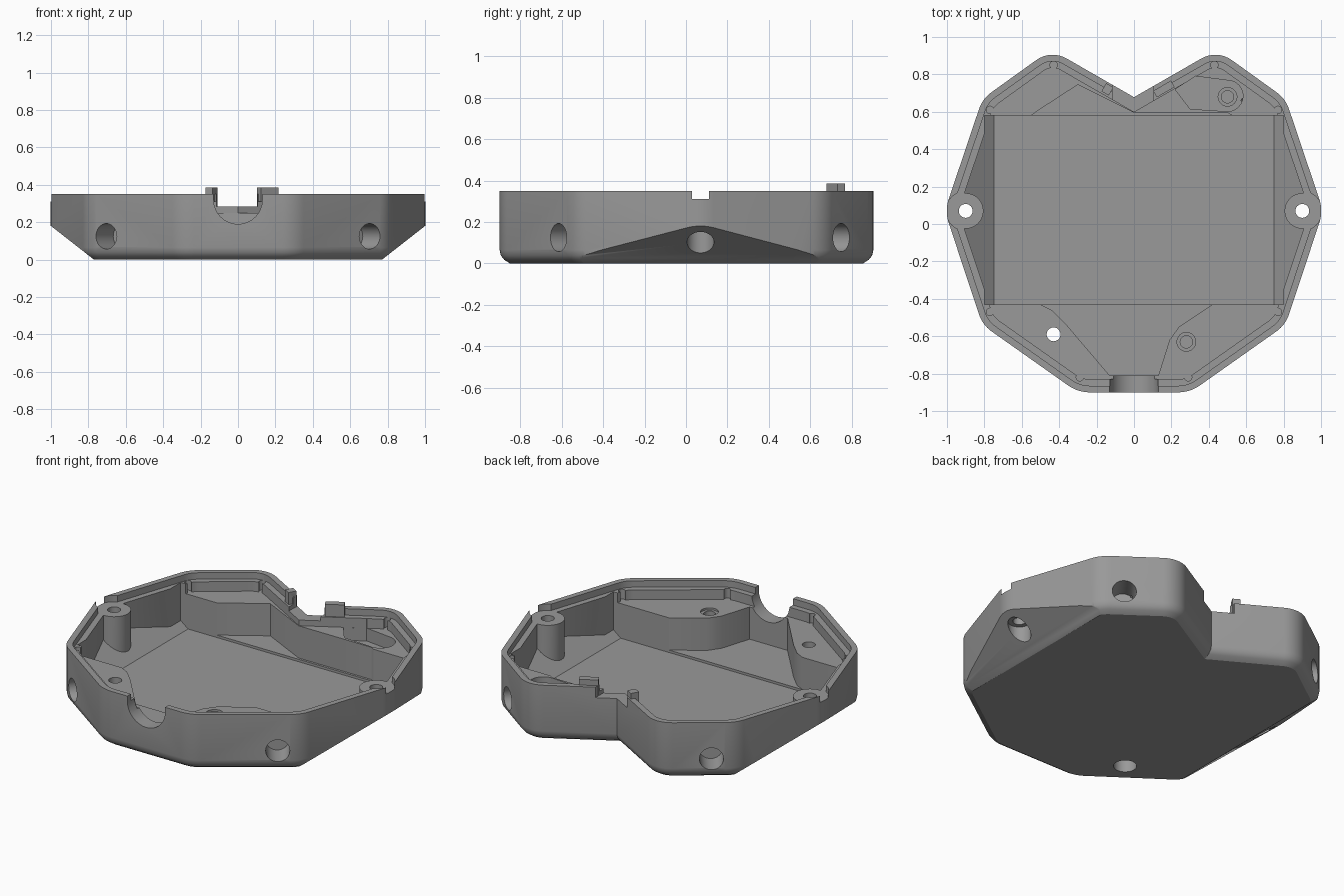
import bpy, bmesh
from math import sin, cos, pi, radians
from mathutils import Vector, Matrix

cube = bpy.data.objects.get("Cube")
if cube:
    bpy.data.objects.remove(cube, do_unlink=True)

grey = bpy.data.materials.new("plain_grey")
grey.use_nodes = True
COLOUR = (0.32, 0.32, 0.32, 1)
grey.diffuse_color = COLOUR
grey.node_tree.nodes["Principled BSDF"].inputs["Base Color"].default_value = COLOUR

# Right half of the shell outline: corner and fillet radius, back to front
HALF = [((0.444, 0.933), 0.15), ((0.81, 0.67), 0.18), ((1.012, 0.07), 0.2),
        ((0.81, -0.54), 0.18), ((0.30, -0.9), 0.2)]
NOTCH = (0, 0.678)
CORNERS = [(NOTCH, 0)] + HALF + [((-x, y), r) for (x, y), r in reversed(HALF)]


def outline(inset):
    """Filleted shell outline, moved inwards by inset."""
    pts = [Vector(c) for c, r in CORNERS]
    n, out = len(pts), []
    for i, (c, r) in enumerate(CORNERS):
        d0 = (pts[i] - pts[i - 1]).normalized()
        d1 = (pts[(i + 1) % n] - pts[i]).normalized()
        n0, n1 = Vector((-d0.y, d0.x)), Vector((-d1.y, d1.x))
        mid = (n0 + n1) / (1 + n0.dot(n1))
        p = pts[i] - mid * inset
        if not r:
            out.append(p)
            continue
        r = max(r - inset, 0.02)
        centre = p - mid * r
        turn = n0.angle(n1)
        for k in range(9):
            out.append(centre + Matrix.Rotation(-turn * k / 8, 2) @ n0 * r)
    return out


def finish(name, bm):
    bmesh.ops.recalc_face_normals(bm, faces=bm.faces)
    mesh = bpy.data.meshes.new(name)
    bm.to_mesh(mesh)
    bm.free()
    mesh.materials.append(grey)
    obj = bpy.data.objects.new(name, mesh)
    bpy.context.collection.objects.link(obj)
    return obj


def loft(name, rings, planes=()):
    """Closed solid through (points, z) rings, trimmed by (point, normal) planes."""
    bm = bmesh.new()
    loops = [[bm.verts.new((p[0], p[1], z)) for p in pts] for pts, z in rings]
    for a, b in zip(loops, loops[1:]):
        for i in range(len(a)):
            j = (i + 1) % len(a)
            bm.faces.new((a[i], a[j], b[j], b[i]))
    bm.faces.new(loops[0])
    bm.faces.new(loops[-1])
    for co, no in planes:
        geom = bm.verts[:] + bm.edges[:] + bm.faces[:]
        cut = bmesh.ops.bisect_plane(bm, geom=geom, plane_co=co, plane_no=no,
                                     clear_outer=True)["geom_cut"]
        edges = [e for e in cut if isinstance(e, bmesh.types.BMEdge)]
        bmesh.ops.contextual_create(bm, geom=edges)
    return finish(name, bm)


def prism(name, pts, z0, z1, planes=()):
    return loft(name, [(pts, z0), (pts, z1)], planes)


def circle(x, y, r, n=32):
    return [(x + r * cos(2 * pi * k / n), y + r * sin(2 * pi * k / n)) for k in range(n)]


def rect(x0, x1, y0, y1):
    return [(x0, y0), (x1, y0), (x1, y1), (x0, y1)]


def tilted_box(x, y, length, width, angle):
    rot = Matrix.Rotation(radians(angle), 2)
    return [Vector((x, y)) + rot @ Vector(p)
            for p in rect(-length / 2, length / 2, -width / 2, width / 2)]


def rod(name, centre, direction, r, length):
    """Horizontal cylinder used for bores."""
    bm = bmesh.new()
    rot = Vector(direction).to_track_quat('Z', 'Y').to_matrix().to_4x4()
    bmesh.ops.create_cone(bm, cap_ends=True, segments=32, radius1=r, radius2=r, depth=length,
                          matrix=Matrix.Translation(centre) @ rot)
    return finish(name, bm)


def slopes(offset):
    """Slanted underside planes on both sides, moved inwards by offset."""
    result = []
    for s in (1, -1):
        no = Vector((s * 0.18, 0, -0.23)).normalized()
        result.append((Vector((s * 0.77, 0, 0)) - no * offset, no))
    return result


def combine(tool, operation='DIFFERENCE'):
    mod = shell.modifiers.new("shape", 'BOOLEAN')
    mod.operation, mod.object, mod.solver = operation, tool, 'EXACT'
    bpy.context.view_layer.objects.active = shell
    bpy.ops.object.modifier_apply(modifier=mod.name)
    bpy.data.objects.remove(tool, do_unlink=True)


# Outer shell with eased bottom edge and slanted sides
profile = [(0.05, 0), (0.022, 0.018), (0.006, 0.038), (0, 0.065), (0, 0.35)]
shell = loft("shell", [(outline(i), z) for i, z in profile], slopes(0))

# Stepped rim, shelf and deep central bay
combine(prism("rim_step", outline(0.035), 0.31, 0.5))
combine(prism("shelf_cut", outline(0.07), 0.25, 0.5))
ends = [((0, -0.43, 0), (0, -1, 0)), ((0, 0.58, 0), (0, 1, 0))]
combine(prism("bay_cut", outline(0.07), 0.036, 0.5, ends + slopes(0.04)))
combine(prism("tray_cut", rect(-0.8, 0.8, -0.431, 0.581), 0.035, 0.5, slopes(0.04)))

# Bay extensions with a slightly higher floor
back_bay = [(-0.58, 0.56), (-0.5, 0.615), (-0.3, 0.745), (0, 0.595), (0.5, 0.595), (0.56, 0.56)]
front_bay = [(-0.54, -0.41), (-0.44, -0.46), (-0.36, -0.54), (-0.13, -0.81),
             (0.13, -0.81), (0.19, -0.62), (0.24, -0.55), (0.45, -0.41)]
combine(prism("back_bay_cut", back_bay, 0.05, 0.5))
combine(prism("front_bay_cut", front_bay, 0.05, 0.5))

# Pocket in the back shelf
pocket = [(0.22, 0.72), (0.3, 0.615)] + [
    (0.5 + 0.083 * cos(radians(a)), 0.685 + 0.083 * sin(radians(a)))
    for a in range(-90, 91, 15)] + [(0.33, 0.79)]
combine(prism("pocket_cut", pocket, 0.17, 0.5))

# Small relief holes at the inner corners
for x, y in [(0.77, 0.61), (0.77, -0.47), (0.29, -0.82), (0.43, 0.85)]:
    for s in (1, -1):
        combine(prism("relief", circle(s * x, y, 0.02, 12), 0.25, 0.5))

# Side screw posts, with clearance through the rim and bores from below
for s in (1, -1):
    x, y = s * 0.9, 0.07
    combine(prism("rim_clearance", circle(x, y, 0.105), 0.31, 0.5))
    combine(prism("post", circle(x, y, 0.095), 0.0, 0.31, slopes(0.02)), 'UNION')
    combine(prism("post_hole", circle(x, y, 0.037), -0.1, 0.5))
    combine(prism("post_counterbore", circle(x, y, 0.065), -0.1, 0.155))

# Shelf screw holes
combine(prism("shelf_hole", circle(-0.43, -0.59, 0.037), -0.1, 0.5))
combine(prism("shelf_counterbore", circle(-0.43, -0.59, 0.065), -0.1, 0.155))
for x, y, top in [(0.28, -0.63, 0.25), (0.5, 0.68, 0.17)]:
    combine(prism("insert_ring", circle(x, y, 0.05), top - 0.012, 0.5))
    combine(prism("insert_hole", circle(x, y, 0.033), 0.08, 0.5))

# Blind bores in the four slanted walls
for s in (1, -1):
    combine(rod("front_bore", (s * 0.7, -0.61, 0.125), (s * 0.587, -0.81, 0), 0.068, 0.3))
    combine(rod("back_bore", (s * 0.7, 0.75, 0.125), (s * 0.594, 0.804, 0), 0.068, 0.3))

# Rounded cable opening at the front
combine(rod("cable_opening", (0, -0.9, 0.32), (0, 1, 0), 0.13, 0.24))
combine(prism("cable_slot", rect(-0.13, 0.13, -1.02, -0.78), 0.32, 0.5))

# Lowered wall at the back notch with two upright tabs
combine(prism("notch_cut", rect(-0.115, 0.105, 0.56, 0.8), 0.285, 0.5))
combine(prism("left_tab", tilted_box(-0.142, 0.72, 0.045, 0.05, -30), 0.2, 0.385), 'UNION')
combine(prism("right_tab", tilted_box(0.16, 0.722, 0.11, 0.04, 30), 0.2, 0.385), 'UNION')

# Smooth rounded walls, crisp edges
bpy.ops.object.select_all(action='DESELECT')
shell.select_set(True)
bpy.context.view_layer.objects.active = shell
bpy.ops.object.shade_smooth_by_angle(angle=radians(30))
